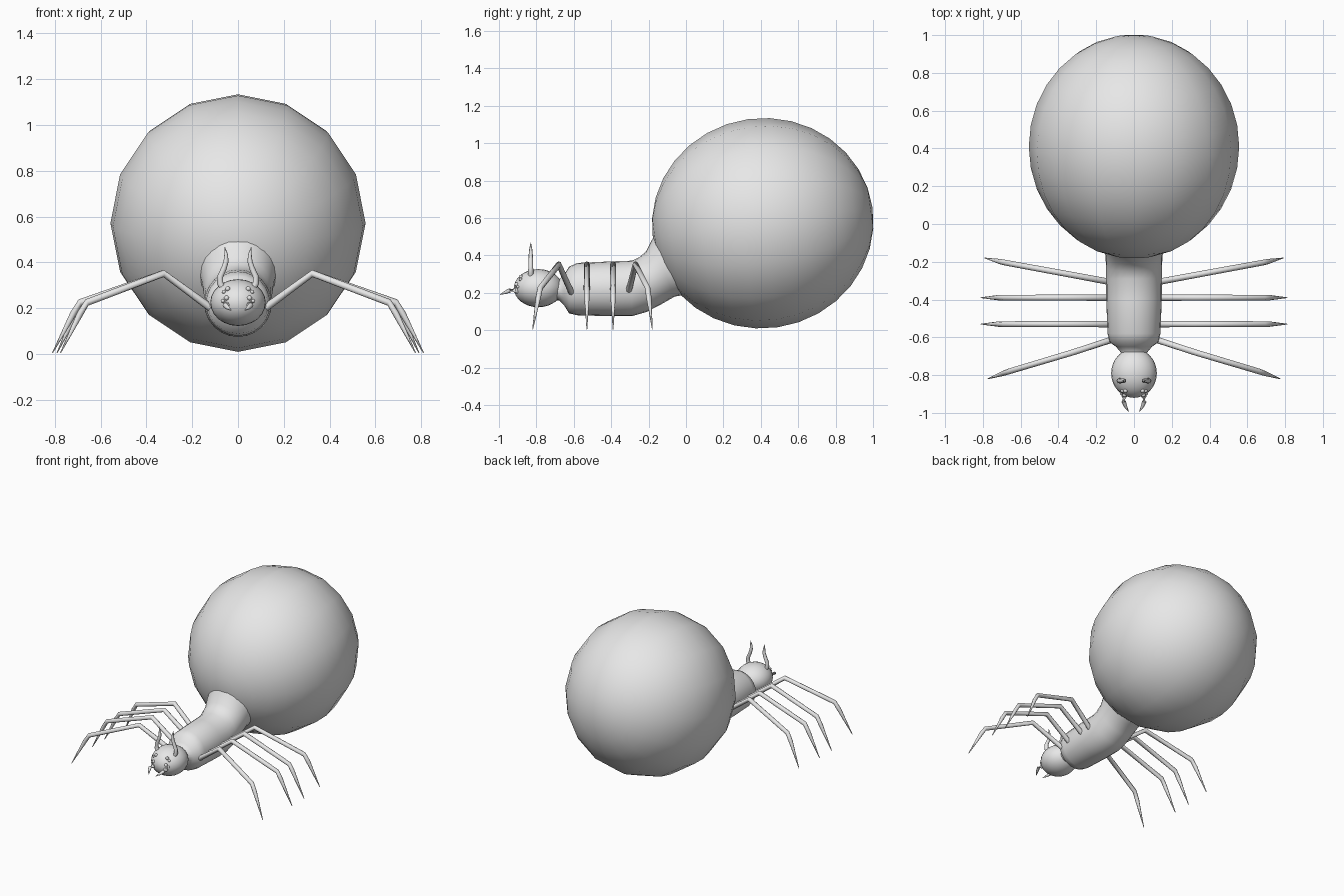
import bpy, bmesh, math
from mathutils import Vector, Matrix

if "Cube" in bpy.data.objects:
    bpy.data.objects.remove(bpy.data.objects["Cube"])

grey = bpy.data.materials.new("grey")
grey.diffuse_color = (0.8, 0.8, 0.8, 1)
grey.use_nodes = True
grey.node_tree.nodes["Principled BSDF"].inputs["Base Color"].default_value = grey.diffuse_color


def finish(name, bm, angle=50):
    bmesh.ops.recalc_face_normals(bm, faces=bm.faces[:])
    me = bpy.data.meshes.new(name)
    bm.to_mesh(me)
    bm.free()
    me.materials.append(grey)
    ob = bpy.data.objects.new(name, me)
    bpy.context.collection.objects.link(ob)
    bpy.ops.object.select_all(action='DESELECT')
    ob.select_set(True)
    bpy.context.view_layer.objects.active = ob
    bpy.ops.object.shade_smooth_by_angle(angle=math.radians(angle))
    return ob


def skin(name, rings, angle=50):
    """Bridge a list of equal-sized point rings and cap both ends."""
    bm = bmesh.new()
    vs = [[bm.verts.new(p) for p in r] for r in rings]
    n = len(vs[0])
    for a, b in zip(vs, vs[1:]):
        for i in range(n):
            j = (i + 1) % n
            bm.faces.new((a[i], a[j], b[j], b[i]))
    bm.faces.new(vs[0])
    bm.faces.new(vs[-1])
    return finish(name, bm, angle)


def limb(name, pts, radii, sides=8):
    """Tapering tube along a path, mitred at the joints."""
    pts = [Vector(p) for p in pts]
    rings = []
    for k, p in enumerate(pts):
        d = (pts[min(k + 1, len(pts) - 1)] - pts[max(k - 1, 0)]).normalized()
        u = d.cross(Vector((0, 1, 0.05))).normalized()
        w = d.cross(u)
        rings.append([p + radii[k] * (u * math.cos(t) + w * math.sin(t))
                      for t in (2 * math.pi * i / sides for i in range(sides))])
    return skin(name, rings, 60)


def ball(name, centre, radii, seg, rings, tilt=0):
    """Ellipsoid with its poles along y."""
    bm = bmesh.new()
    bmesh.ops.create_uvsphere(bm, u_segments=seg, v_segments=rings, radius=1)
    rot = Matrix.Rotation(math.radians(90), 4, 'X')
    m = (Matrix.Translation(centre) @ Matrix.Rotation(math.radians(tilt), 4, 'X')
         @ Matrix.Diagonal((*radii, 1)) @ rot)
    bmesh.ops.transform(bm, matrix=m, verts=bm.verts)
    return finish(name, bm, 60)


# Swollen abdomen
ball("abdomen", (0, 0.41, 0.572), (0.557, 0.593, 0.562), 16, 16, 8)

# Thorax: each ring is top (y, z), bottom (y, z), half width
profile = [
    ((-0.72, 0.27), (-0.72, 0.16), 0.070),
    ((-0.68, 0.27), (-0.68, 0.16), 0.070),
    ((-0.65, 0.30), (-0.65, 0.13), 0.095),
    ((-0.625, 0.34), (-0.625, 0.09), 0.130),
    ((-0.58, 0.36), (-0.58, 0.08), 0.140),
    ((-0.40, 0.368), (-0.40, 0.075), 0.147),
    ((-0.29, 0.372), (-0.29, 0.075), 0.148),
    ((-0.25, 0.39), (-0.21, 0.098), 0.149),
    ((-0.215, 0.42), (-0.13, 0.14), 0.150),
    ((-0.185, 0.48), (-0.06, 0.18), 0.160),
    ((-0.12, 0.57), (0.06, 0.20), 0.180),
]
rings = []
for (ty, tz), (by, bz), rx in profile:
    top, bot = Vector((0, ty, tz)), Vector((0, by, bz))
    mid, half = (top + bot) / 2, (top - bot) / 2
    rings.append([mid + half * math.cos(t) + Vector((rx * math.sin(t), 0, 0))
                  for t in (2 * math.pi * i / 24 for i in range(24))])
skin("thorax", rings)

# Head
ball("head", (0, -0.79, 0.225), (0.121, 0.13, 0.102), 24, 16)

# Legs: root, knee, ankle and tip y; ankle and tip x
legs = [("front", (-0.61, -0.68, -0.78, -0.82), 0.66, 0.775),
        ("second", (-0.53, -0.53, -0.53, -0.53), 0.69, 0.81),
        ("third", (-0.39, -0.39, -0.39, -0.39), 0.69, 0.81),
        ("back", (-0.31, -0.27, -0.205, -0.18), 0.68, 0.79)]
eyes = [(0.045, 0.285, 0.011), (0.062, 0.272, 0.009),
        (0.050, 0.245, 0.011), (0.066, 0.232, 0.008)]
for side, s in (("left", -1), ("right", 1)):
    for name, (y0, y1, y2, y3), ax, tx in legs:
        limb(f"{name}_leg_{side}",
             [(s * 0.11, y0, 0.195), (s * 0.325, y1, 0.352),
              (s * ax, y2, 0.225), (s * (ax + 0.03), y2 + (y3 - y2) * 0.25, 0.175),
              (s * tx, y3, 0.005)],
             [0.017, 0.016, 0.015, 0.014, 0.002])

    # Wavy antennae
    limb(f"antenna_{side}",
         [(s * x, -0.83, z) for x, z in ((0.062, 0.28), (0.078, 0.31), (0.077, 0.34),
                                         (0.061, 0.375), (0.052, 0.405),
                                         (0.052, 0.435), (0.058, 0.468))],
         [0.014, 0.014, 0.013, 0.012, 0.011, 0.008, 0.001])

    # Curved fangs
    limb(f"fang_{side}",
         [(s * 0.042, -0.88, 0.205), (s * 0.053, -0.915, 0.215),
          (s * 0.055, -0.94, 0.213), (s * 0.045, -0.965, 0.203),
          (s * 0.028, -0.995, 0.19)],
         [0.014, 0.014, 0.012, 0.009, 0.001])

    # Eye clusters seated on the head surface
    for i, (x, z, r) in enumerate(eyes):
        y = -0.79 - 0.13 * math.sqrt(1 - (x / 0.121) ** 2 - ((z - 0.225) / 0.102) ** 2)
        ball(f"eye_{i + 1}_{side}", (s * x, y, z), (r, r, r), 10, 8)
